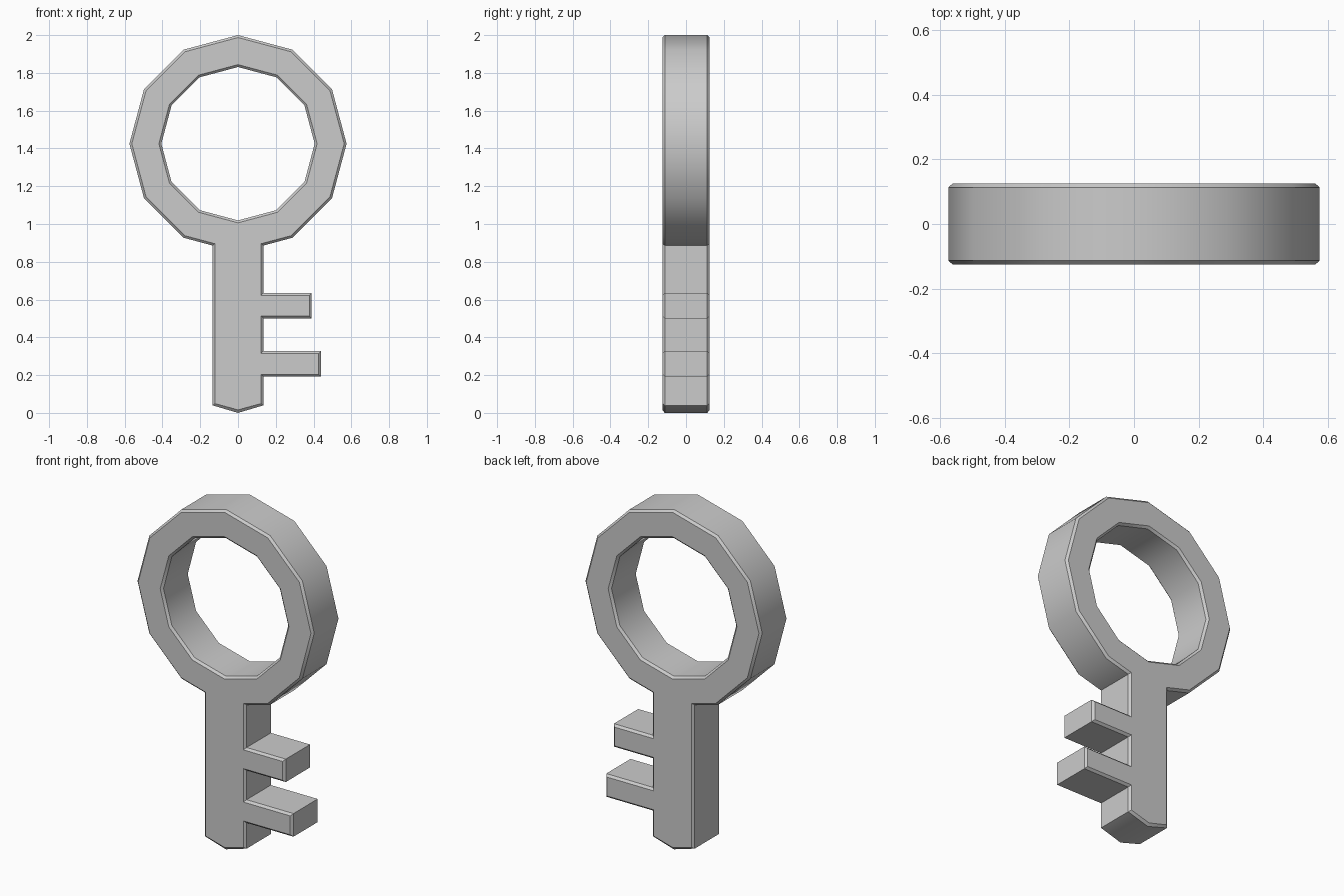
import bpy, bmesh
from math import sin, cos, pi, radians

if "Cube" in bpy.data.objects:
    bpy.data.objects.remove(bpy.data.objects["Cube"])

HALF = 0.125            # half thickness
CHAMFER = 0.0125
CZ, R_OUT, R_IN = 1.425, 0.575, 0.406
SHAFT = 0.135           # half width of the shaft

bm = bmesh.new()


def vert(x, z):
    return bm.verts.new((x, -HALF, z))


def ring(radius):
    # index 0 is the lowest corner, running counter-clockwise
    return [(radius * sin(i * pi / 6), CZ - radius * cos(i * pi / 6)) for i in range(12)]


# Bow: ten sectors of the twelve-sided ring
inner = [vert(*p) for p in ring(R_IN)]
outer = [None] + [vert(*p) for p in ring(R_OUT)[1:]]
for i in range(1, 11):
    bm.faces.new((inner[i], outer[i], outer[i + 1], inner[i + 1]))

# Shaft with two teeth, joined to the lowest two sectors
z_join = CZ - R_OUT + SHAFT * (1 - cos(pi / 6)) / sin(pi / 6)
right = [(SHAFT, z_join)]
for reach, top, bottom in ((0.39, 0.635, 0.50), (0.44, 0.328, 0.192)):
    right += [(SHAFT, top), (reach, top), (reach, bottom), (SHAFT, bottom)]
right += [(SHAFT, 0.04), (0, 0.003), (-SHAFT, 0.04), (-SHAFT, z_join)]
shaft = [vert(*p) for p in right]
bm.faces.new([inner[11], inner[0], inner[1], outer[1]] + shaft + [outer[11]])

# Thickness
front = bm.faces[:]
ext = bmesh.ops.extrude_face_region(bm, geom=front, use_keep_orig=True)
back = [v for v in ext["geom"] if isinstance(v, bmesh.types.BMVert)]
bmesh.ops.translate(bm, verts=back, vec=(0, 2 * HALF, 0))
bmesh.ops.recalc_face_normals(bm, faces=bm.faces[:])

# Chamfer around the front and back outlines
bm.normal_update()
rims = [e for e in bm.edges if len(e.link_faces) == 2
        and sorted(abs(f.normal.y) > 0.5 for f in e.link_faces) == [False, True]]
bmesh.ops.bevel(bm, geom=rims, offset=CHAMFER, offset_type='OFFSET',
                segments=1, profile=0.5, affect='EDGES')
bmesh.ops.recalc_face_normals(bm, faces=bm.faces[:])

# Lowest point on the ground
low = min(v.co.z for v in bm.verts)
for v in bm.verts:
    if v.co.z < 0.01:
        v.co.z -= low

mesh = bpy.data.meshes.new("key")
bm.to_mesh(mesh)
bm.free()
key = bpy.data.objects.new("key", mesh)
bpy.context.collection.objects.link(key)
bpy.context.view_layer.objects.active = key
key.select_set(True)
bpy.ops.object.shade_smooth_by_angle(angle=radians(35))
